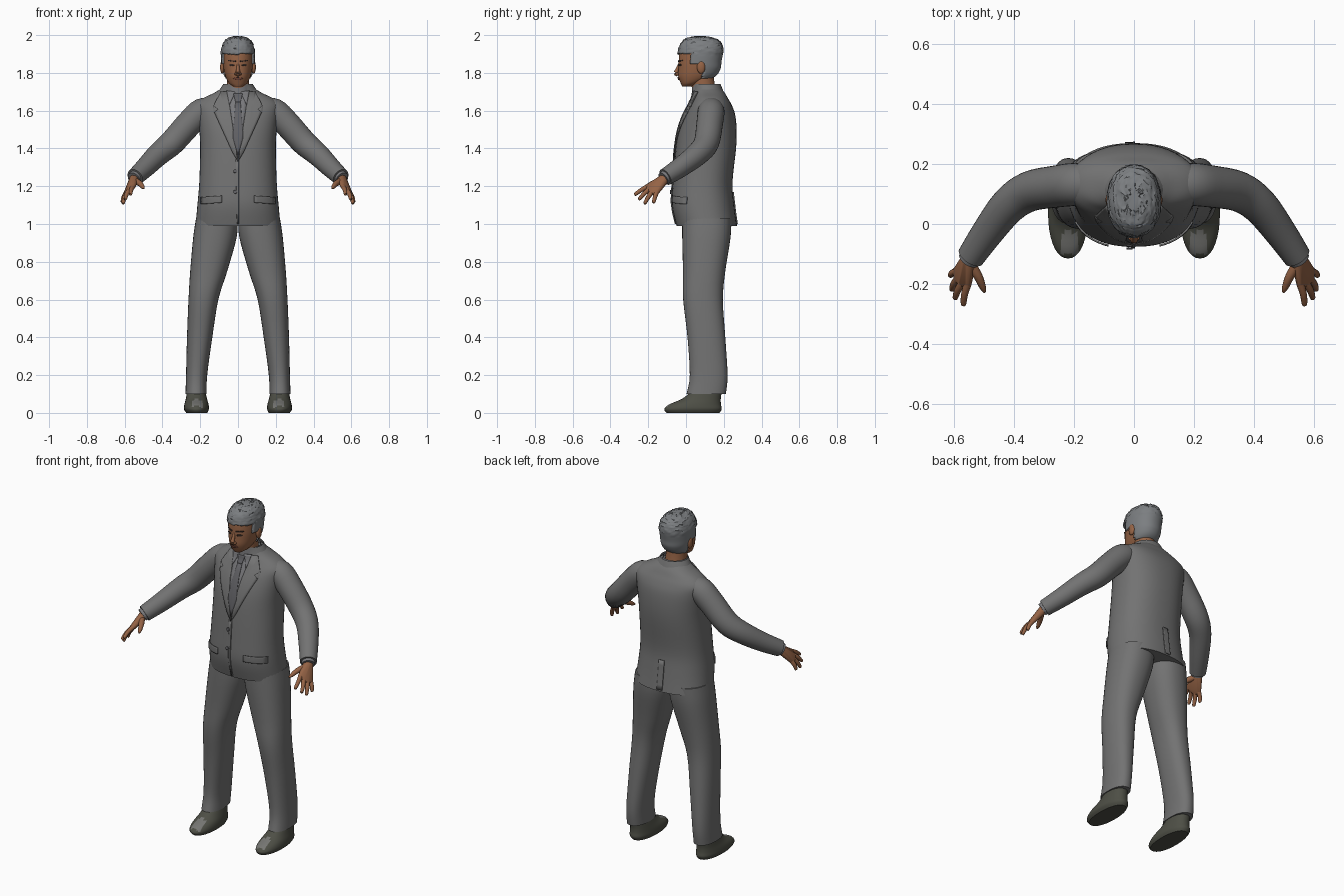
import bpy, bmesh, math, random
from mathutils import Vector
from mathutils.bvhtree import BVHTree

random.seed(4)
if "Cube" in bpy.data.objects:
    bpy.data.objects.remove(bpy.data.objects["Cube"])
made = []


def material(name, r, g, b):
    m = bpy.data.materials.new(name)
    m.use_nodes = True
    m.diffuse_color = (r, g, b, 1)
    m.node_tree.nodes["Principled BSDF"].inputs["Base Color"].default_value = (r, g, b, 1)
    return m


SUIT = material("suit grey", .17, .17, .17)
SHIRT = material("shirt grey", .19, .19, .2)
TIE = material("tie grey", .12, .12, .13)
HAIR = material("hair grey", .2, .21, .22)
SKIN = material("brown skin", .3, .125, .06)
LIPS = material("lip brown", .2, .07, .045)
DARK = material("eye dark", .04, .025, .02)
SHOE = material("shoe olive", .075, .077, .06)
SHINE = material("toe polish", .18, .18, .17)


def finish(name, bm, *mats):
    mesh = bpy.data.meshes.new(name)
    bm.to_mesh(mesh)
    bm.free()
    for m in mats:
        mesh.materials.append(m)
    ob = bpy.data.objects.new(name, mesh)
    bpy.context.collection.objects.link(ob)
    made.append(ob)
    return ob


def smooth_rows(rows, steps):
    """Catmull-Rom interpolation through rows of numbers."""
    rows = [Vector(r) for r in rows]
    out = []
    for i in range(len(rows) - 1):
        a, b, c, d = rows[max(i - 1, 0)], rows[i], rows[i + 1], rows[min(i + 2, len(rows) - 1)]
        for k in range(steps):
            t = k / steps
            out.append(b + (c - a) * (t / 2) + (a * 2 - b * 5 + c * 4 - d) * (t * t / 2)
                       + (b * 3 - a - c * 3 + d) * (t ** 3 / 2))
    return out + [rows[-1]]


def skin(loops, caps=True):
    """Bridge equal-length point loops into a surface."""
    bm = bmesh.new()
    rings = [[bm.verts.new(p) for p in loop] for loop in loops]
    n = len(rings[0])
    for a, b in zip(rings, rings[1:]):
        for i in range(n):
            j = (i + 1) % n
            bm.faces.new((a[i], a[j], b[j], b[i]))
    if caps:
        bm.faces.new(rings[0])
        bm.faces.new(rings[-1])
    bmesh.ops.recalc_face_normals(bm, faces=bm.faces)
    return bm


def loft(rows, power=2, side=1, n=36, steps=4, caps=True):
    """Level sections given as x, y, z, half width, half depth."""
    def bulge(v):
        return math.copysign(abs(v) ** (2 / power), v)
    turns = [math.tau * i / n for i in range(n)]
    return skin([[(side * (r[0] + r[3] * bulge(math.cos(a))), r[1] + r[4] * bulge(math.sin(a)), r[2])
                  for a in turns] for r in smooth_rows(rows, steps)], caps)


def tube(rows, side=1, n=16, steps=4):
    """Round limb along points given as x, y, z, radius."""
    rows = smooth_rows(rows, steps)
    pts = [Vector((r[0] * side, r[1], r[2])) for r in rows]
    loops = []
    for i, p in enumerate(pts):
        q = (pts[min(i + 1, len(pts) - 1)] - pts[max(i - 1, 0)]).to_track_quat('Z', 'Y')
        loops.append([p + q @ Vector((math.cos(a), math.sin(a), 0)) * rows[i][3]
                      for a in (math.tau * k / n for k in range(n))])
    return skin(loops)


def ball(name, mat, place, size):
    bm = bmesh.new()
    bmesh.ops.create_uvsphere(bm, u_segments=16, v_segments=10, radius=1)
    bmesh.ops.scale(bm, vec=size, verts=bm.verts)
    bmesh.ops.translate(bm, vec=place, verts=bm.verts)
    return finish(name, bm, mat)


def trim(bm, keep):
    gone = [f for f in bm.faces if not keep(f.calc_center_median())]
    bmesh.ops.delete(bm, geom=gone, context='FACES')
    return bm


def plate(name, tree, outline, mat, side=1, lift=.003, facing=1):
    """Thin plate with an x, z outline, laid on a body surface."""
    bm = bmesh.new()
    bm.faces.new([bm.verts.new((x * side, 0, z)) for x, z in outline])
    bmesh.ops.triangulate(bm, faces=bm.faces)
    bmesh.ops.subdivide_edges(bm, edges=bm.edges, cuts=5, use_grid_fill=True)
    for v in bm.verts:
        hit = tree.ray_cast(Vector((v.co.x, -facing, v.co.z)), Vector((0, facing, 0)))[0]
        if hit is None:
            hit = tree.find_nearest(Vector((v.co.x, 0, v.co.z)))[0]
        v.co.y = hit.y - lift * facing
    bmesh.ops.recalc_face_normals(bm, faces=bm.faces)
    ob = finish(name, bm, mat)
    mod = ob.modifiers.new("thickness", 'SOLIDIFY')
    mod.thickness, mod.offset = .006, 0


def oval(cx, cz, rx, rz, n=12):
    return [(cx + rx * math.cos(math.tau * i / n), cz + rz * math.sin(math.tau * i / n)) for i in range(n)]


# Jacket body
bm = loft([(0, .11, .99, .225, .16), (0, .09, 1.1, .215, .165), (0, .088, 1.22, .205, .158),
           (0, .105, 1.4, .2, .16), (0, .115, 1.5, .205, .153), (0, .125, 1.58, .215, .135),
           (0, .13, 1.63, .22, .112), (0, .13, 1.665, .185, .092), (0, .125, 1.695, .125, .08),
           (0, .115, 1.72, .085, .068)], power=2.3, n=48)
body = BVHTree.FromBMesh(bm)
finish("jacket_body", bm, SUIT)

# Neck, shirt collar and jacket collar
finish("neck", loft([(0, .105, 1.66, .062, .062), (0, .09, 1.74, .058, .062), (0, .085, 1.8, .056, .06)]), SKIN)
finish("shirt_collar", loft([(0, .105, 1.68, .08, .075), (0, .1, 1.738, .066, .068)], caps=False), SHIRT)
finish("jacket_collar", trim(loft([(0, .12, 1.67, .125, .09), (0, .115, 1.715, .095, .078),
                                   (0, .11, 1.74, .078, .073)], caps=False), lambda c: c.y > .05), SUIT)

# Shirt front, tie, buttons, front edge and back vent
plate("shirt_front", body, [(-.06, 1.7), (.06, 1.7), (0, 1.35)], SHIRT)
plate("tie_blade", body, [(-.012, 1.66), (.012, 1.66), (.028, 1.46), (0, 1.36), (-.028, 1.46)], TIE, lift=.007)
plate("tie_knot", body, [(-.024, 1.69), (.024, 1.69), (.013, 1.645), (-.013, 1.645)], TIE, lift=.011)
plate("front_edge", body, [(-.012, 1.34), (.004, 1.35), (.004, 1), (-.006, 1)], SUIT)
plate("back_vent", body, [(-.03, 1.17), (.004, 1.17), (.004, 1), (-.03, 1)], SUIT, facing=-1)
for i, z in enumerate((1.28, 1.17)):
    plate("jacket_button_%d" % i, body, oval(-.015, z, .01, .01), TIE, lift=.008)

# Head, painted face details and hair shell
skull = [(0, .005, 1.728, .024, .025), (0, .022, 1.745, .047, .05), (0, .052, 1.78, .066, .093),
         (0, .066, 1.82, .076, .107), (0, .07, 1.86, .08, .109), (0, .077, 1.91, .08, .111),
         (0, .08, 1.95, .069, .098), (0, .078, 1.975, .045, .068), (0, .075, 1.985, .012, .02)]
bm = loft(skull, power=2.15, steps=6)
face = BVHTree.FromBMesh(bm)
finish("head", bm, SKIN)


def hairline(c):
    return c.z > (1.905 if c.y < .02 else 1.85 if c.y < .088 else 1.768)


bm = trim(loft([(x, y, z + .008 * (z > 1.9), w + .009, d + .009) for x, y, z, w, d in skull],
               power=2.15, n=48, steps=7), hairline)
for v in bm.verts:
    if v.co.z > 1.9:
        v.co += Vector([random.uniform(-.003, .003) for _ in "xyz"])
ob = finish("hair", bm, HAIR)
mod = ob.modifiers.new("thickness", 'SOLIDIFY')
mod.thickness, mod.offset = .012, -1
finish("nose", tube([(0, -.032, 1.855, .005), (0, -.046, 1.82, .009), (0, -.052, 1.798, .013),
                     (0, -.043, 1.787, .007)]), SKIN)
plate("lips", face, oval(0, 1.77, .024, .007), LIPS, lift=.002)

for side, label in ((1, "left_"), (-1, "right_")):
    # Face pairs
    ball(label + "ear", SKIN, (.083 * side, .08, 1.83), (.012, .022, .034))
    ball(label + "nostril", SKIN, (.011 * side, -.045, 1.794), (.008, .011, .007))
    plate(label + "eye", face, oval(.032, 1.842, .014, .005), DARK, side, .001)
    plate(label + "eyebrow", face, [(.012, 1.857), (.05, 1.863), (.052, 1.868), (.012, 1.865)], DARK, side, .001)

    # Lapels, collar points and pocket flaps
    plate(label + "lapel", body, [(.055, 1.7), (.09, 1.7), (.13, 1.625), (.105, 1.607), (.125, 1.59),
                                  (.03, 1.38), (0, 1.33)], SUIT, side, .006)
    plate(label + "collar_point", body, [(.012, 1.7), (.06, 1.705), (.046, 1.63)], SHIRT, side, .01)
    plate(label + "pocket_flap", body, [(.085, 1.15), (.195, 1.142), (.195, 1.105), (.085, 1.113)], SUIT, side, .006)

    # Sleeve and cuff
    finish(label + "sleeve", tube([(.13, .135, 1.6, .06), (.19, .133, 1.595, .071), (.26, .125, 1.53, .07),
                                   (.35, .108, 1.43, .067), (.42, .06, 1.37, .061), (.49, -.03, 1.3, .053),
                                   (.545, -.11, 1.248, .046)], side, 28), SUIT)
    finish(label + "shirt_cuff", tube([(.535, -.095, 1.258, .038), (.552, -.12, 1.24, .036)], side, 20), SHIRT)

    # Hand: palm hull with four fingers and a thumb
    wrist = Vector((.547, -.11, 1.243))
    fingers = {"index": ((.555, -.2, 1.2), (.57, -.272, 1.155)),
               "middle": ((.574, -.196, 1.183), (.598, -.25, 1.13)),
               "ring": ((.588, -.182, 1.168), (.609, -.22, 1.107)),
               "little": ((.592, -.157, 1.165), (.614, -.172, 1.112))}
    palm = bmesh.new()
    spots = [(wrist, .026)] + [(Vector(k), .013) for k, tip in fingers.values()]
    for spot, radius in spots:
        made_ball = bmesh.ops.create_icosphere(palm, subdivisions=2, radius=radius)
        bmesh.ops.translate(palm, vec=(spot.x * side, spot.y, spot.z), verts=made_ball["verts"])
    hull = bmesh.ops.convex_hull(palm, input=palm.verts)
    inside = [g for g in hull["geom_interior"] if isinstance(g, bmesh.types.BMVert)]
    bmesh.ops.delete(palm, geom=inside, context='VERTS')
    finish(label + "palm", palm, SKIN)
    for name, (k, tip) in fingers.items():
        k, tip = Vector(k), Vector(tip)
        mid = k.lerp(tip, .5) + Vector((.003, 0, .003))
        finish(label + name + "_finger", tube([(*k, .013), (*mid, .0115), (*k.lerp(tip, .93), .009),
                                               (*tip, .004)], side, 12), SKIN)
    finish(label + "thumb", tube([(.545, -.135, 1.228, .018), (.52, -.175, 1.215, .015),
                                  (.505, -.21, 1.197, .011), (.498, -.228, 1.188, .004)], side, 12), SKIN)

    # Trouser leg
    finish(label + "trouser_leg", loft([(.112, .11, 1.03, .11, .13), (.122, .108, .93, .115, .128),
                                        (.155, .096, .75, .098, .112), (.183, .09, .6, .079, .105),
                                        (.203, .108, .4, .067, .1), (.219, .12, .2, .056, .1),
                                        (.222, .107, .1, .056, .104)], 2.3, side), SUIT)

    # Shoe with a polished toe
    bm = loft([(.218, .037, 0, .056, .14), (.22, .037, .02, .066, .152), (.22, .048, .045, .064, .137),
               (.22, .082, .075, .056, .102), (.222, .11, .115, .048, .08)], 2.2, side)
    for f in bm.faces:
        c = f.calc_center_median()
        f.material_index = int(f.normal.z > .3 and -.1 < c.y < -.025 and abs(abs(c.x) - .215) < .028)
    finish(label + "shoe", bm, SHOE, SHINE)

# Smooth shading with crisp creases
bpy.ops.object.select_all(action='DESELECT')
for ob in made:
    ob.select_set(True)
bpy.context.view_layer.objects.active = made[0]
bpy.ops.object.shade_smooth_by_angle(angle=math.radians(40))
